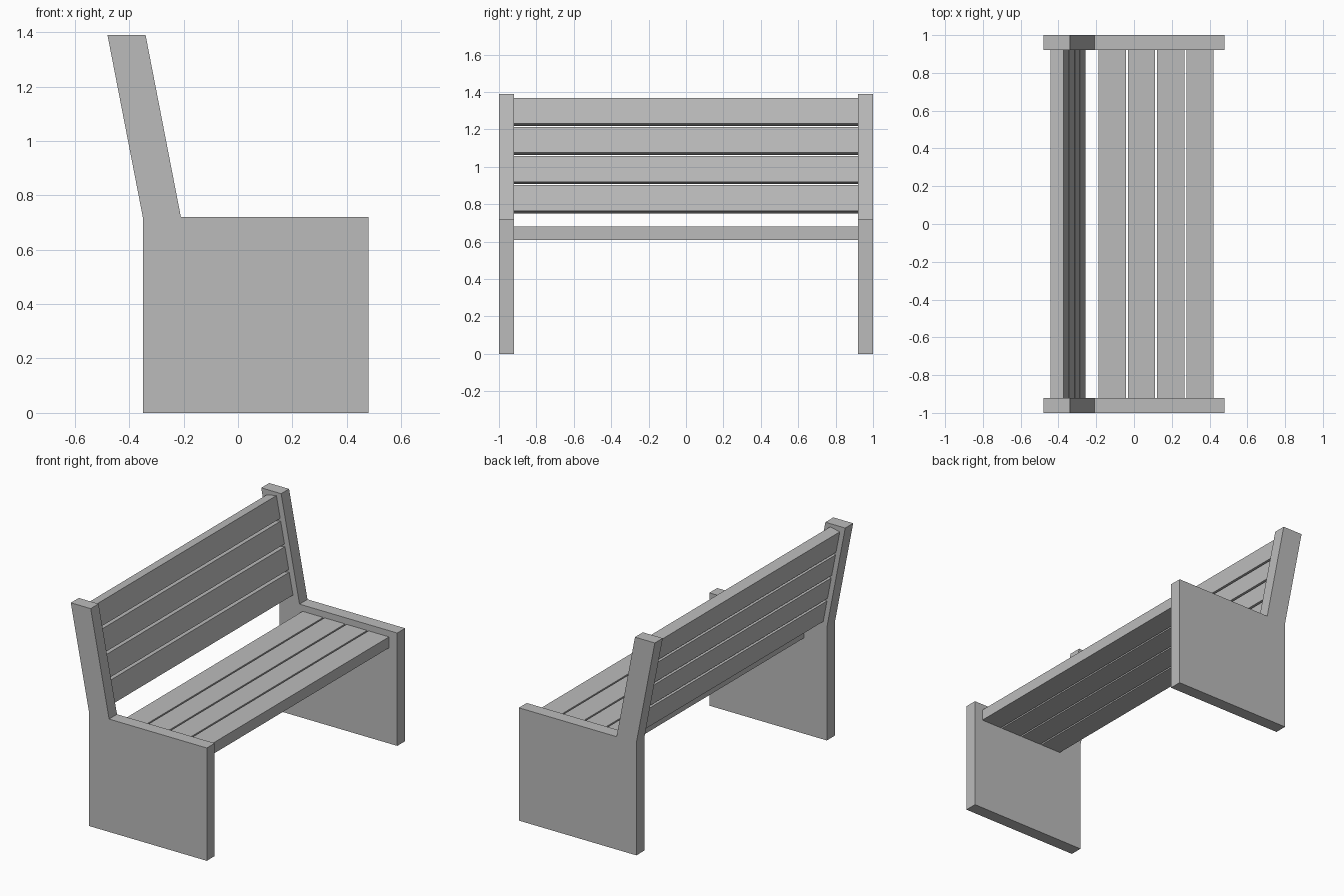
import bpy
import bmesh
from math import atan2, cos, sin
from mathutils import Vector

cube = bpy.data.objects.get("Cube")
if cube:
    bpy.data.objects.remove(cube, do_unlink=True)

# One plain grey for the whole bench
GREY = (0.5, 0.5, 0.5, 1.0)
grey = bpy.data.materials.new("plain_grey")
grey.use_nodes = True
grey.diffuse_color = GREY
grey.node_tree.nodes["Principled BSDF"].inputs["Base Color"].default_value = GREY


def extrude_profile(name, profile, y0, y1):
    """Extrude an (x, z) outline along y into a flat-sided solid."""
    bm = bmesh.new()
    face = bm.faces.new([bm.verts.new((x, y0, z)) for x, z in profile])
    result = bmesh.ops.extrude_face_region(bm, geom=[face])
    moved = [v for v in result["geom"] if isinstance(v, bmesh.types.BMVert)]
    bmesh.ops.translate(bm, verts=moved, vec=(0, y1 - y0, 0))
    bmesh.ops.recalc_face_normals(bm, faces=bm.faces)
    mesh = bpy.data.meshes.new(name)
    bm.to_mesh(mesh)
    bm.free()
    mesh.materials.append(grey)
    obj = bpy.data.objects.new(name, mesh)
    bpy.context.collection.objects.link(obj)
    return obj


INNER, OUTER = 0.92, 1.0

# End panels: solid base with a leaning back post
panel = [(-0.35, 0), (0.48, 0), (0.48, 0.72), (-0.21, 0.72),
         (-0.34, 1.39), (-0.48, 1.39), (-0.35, 0.72)]
extrude_profile("end_panel_right", panel, -OUTER, -INNER)
extrude_profile("end_panel_left", panel, INNER, OUTER)

# Seat slats
for i in range(4):
    x0 = -0.188 + i * 0.155
    x1 = x0 + 0.145
    extrude_profile(f"seat_slat_{i + 1}",
                    [(x0, 0.61), (x1, 0.61), (x1, 0.68), (x0, 0.68)],
                    -INNER, INNER)

# Back slats, stacked down the slope of the posts
lean = atan2(0.13, 0.67)
down = Vector((sin(lean), -cos(lean)))
backward = Vector((-cos(lean), -sin(lean)))
for i in range(4):
    top = Vector((-0.373, 1.369)) + down * (0.158 * i)
    bottom = top + down * 0.141
    thick = backward * 0.07
    extrude_profile(f"back_slat_{i + 1}",
                    [top, bottom, bottom + thick, top + thick],
                    -INNER, INNER)
